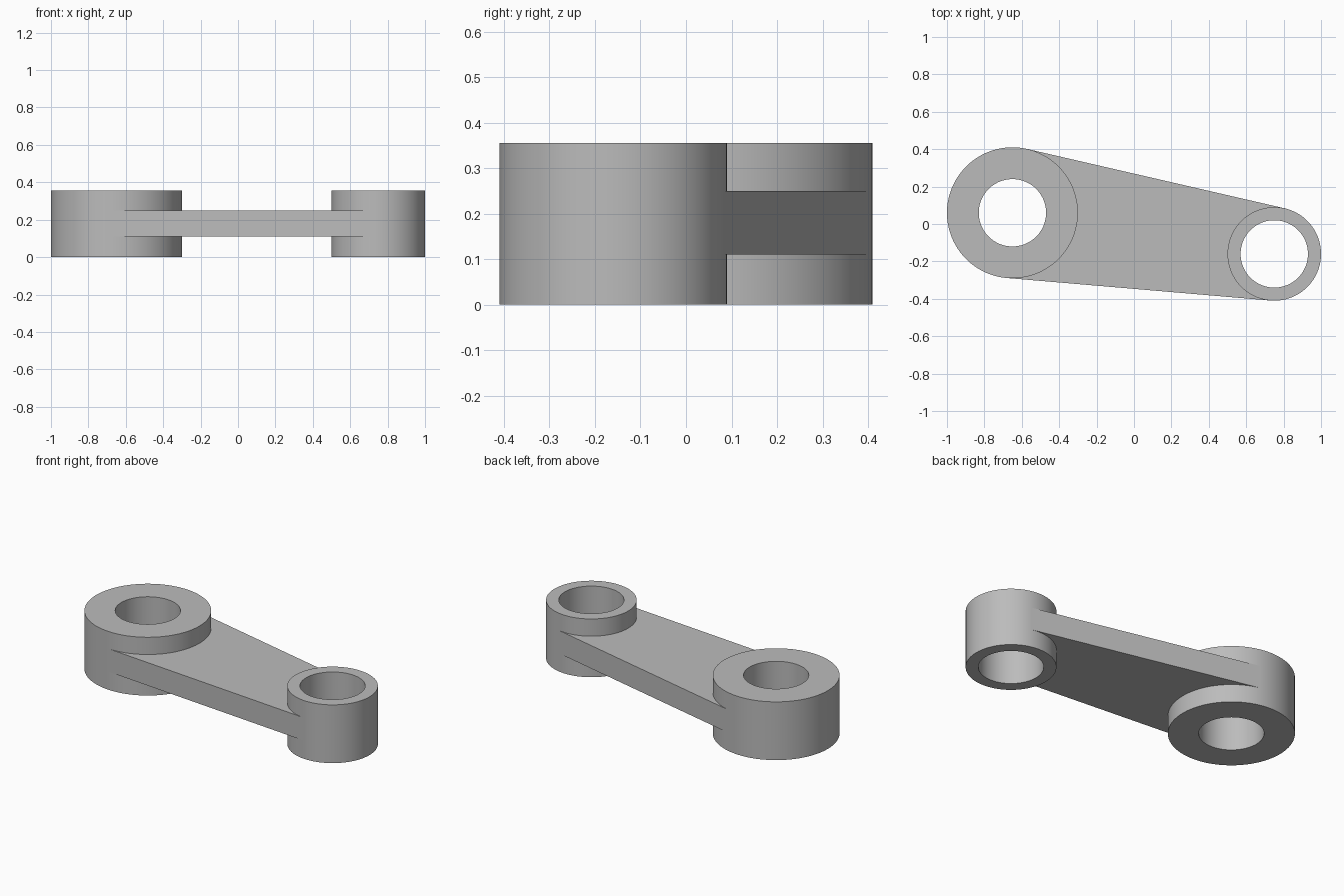
import bpy, bmesh
from math import pi, sin, cos, atan2, asin, hypot, radians

cube = bpy.data.objects.get("Cube")
if cube:
    bpy.data.objects.remove(cube, do_unlink=True)

# Shared metal colour
metal = bpy.data.materials.new("plain grey metal")
metal.use_nodes = True
GREY = (0.5, 0.5, 0.5, 1)
metal.diffuse_color = GREY
metal.node_tree.nodes["Principled BSDF"].inputs["Base Color"].default_value = GREY

HEIGHT = 0.355
WEB_LOW, WEB_HIGH = 0.11, 0.25
SEGMENTS = 128
BORE = 0.18
BIG = (-0.65, 0.06, 0.35)
SMALL = (0.75, -0.16, 0.25)


def finish(bm, name):
    bmesh.ops.recalc_face_normals(bm, faces=bm.faces)
    mesh = bpy.data.meshes.new(name)
    bm.to_mesh(mesh)
    bm.free()
    mesh.materials.append(metal)
    obj = bpy.data.objects.new(name, mesh)
    bpy.context.collection.objects.link(obj)
    bpy.ops.object.select_all(action='DESELECT')
    obj.select_set(True)
    bpy.context.view_layer.objects.active = obj
    bpy.ops.object.shade_smooth_by_angle(angle=radians(30))


def point(circle, angle, radius):
    return circle[0] + radius * cos(angle), circle[1] + radius * sin(angle)


def boss(name, circle):
    """Upright cylinder with a bore right through it."""
    bm = bmesh.new()
    profile = [(BORE, 0), (circle[2], 0), (circle[2], HEIGHT), (BORE, HEIGHT)]
    loops = []
    for radius, z in profile:
        loops.append([bm.verts.new((*point(circle, 2 * pi * i / SEGMENTS, radius), z))
                      for i in range(SEGMENTS)])
    for k in range(4):
        a, b = loops[k], loops[(k + 1) % 4]
        for i in range(SEGMENTS):
            j = (i + 1) % SEGMENTS
            bm.faces.new((a[i], a[j], b[j], b[i]))
    finish(bm, name)


def web(name):
    """Flat plate on the outer tangents, its ends buried in the boss walls."""
    dx, dy = SMALL[0] - BIG[0], SMALL[1] - BIG[1]
    axis = atan2(dy, dx)
    spread = pi / 2 - asin((BIG[2] - SMALL[2]) / hypot(dx, dy))
    top, bottom = axis + spread, axis - spread
    steps = 32

    def inner_arc(circle, start, end):
        radius = (circle[2] + BORE) / 2
        arc = [point(circle, start + (end - start) * i / steps, radius)
               for i in range(steps + 1)]
        return [point(circle, start, circle[2])] + arc + [point(circle, end, circle[2])]

    outline = inner_arc(BIG, top, bottom) + inner_arc(SMALL, bottom + 2 * pi, top)
    bm = bmesh.new()
    face = bm.faces.new([bm.verts.new((x, y, WEB_LOW)) for x, y in outline])
    extruded = bmesh.ops.extrude_face_region(bm, geom=[face])["geom"]
    verts = [v for v in extruded if isinstance(v, bmesh.types.BMVert)]
    bmesh.ops.translate(bm, verts=verts, vec=(0, 0, WEB_HIGH - WEB_LOW))
    finish(bm, name)


boss("large_boss", BIG)
boss("small_boss", SMALL)
web("connecting_web")
